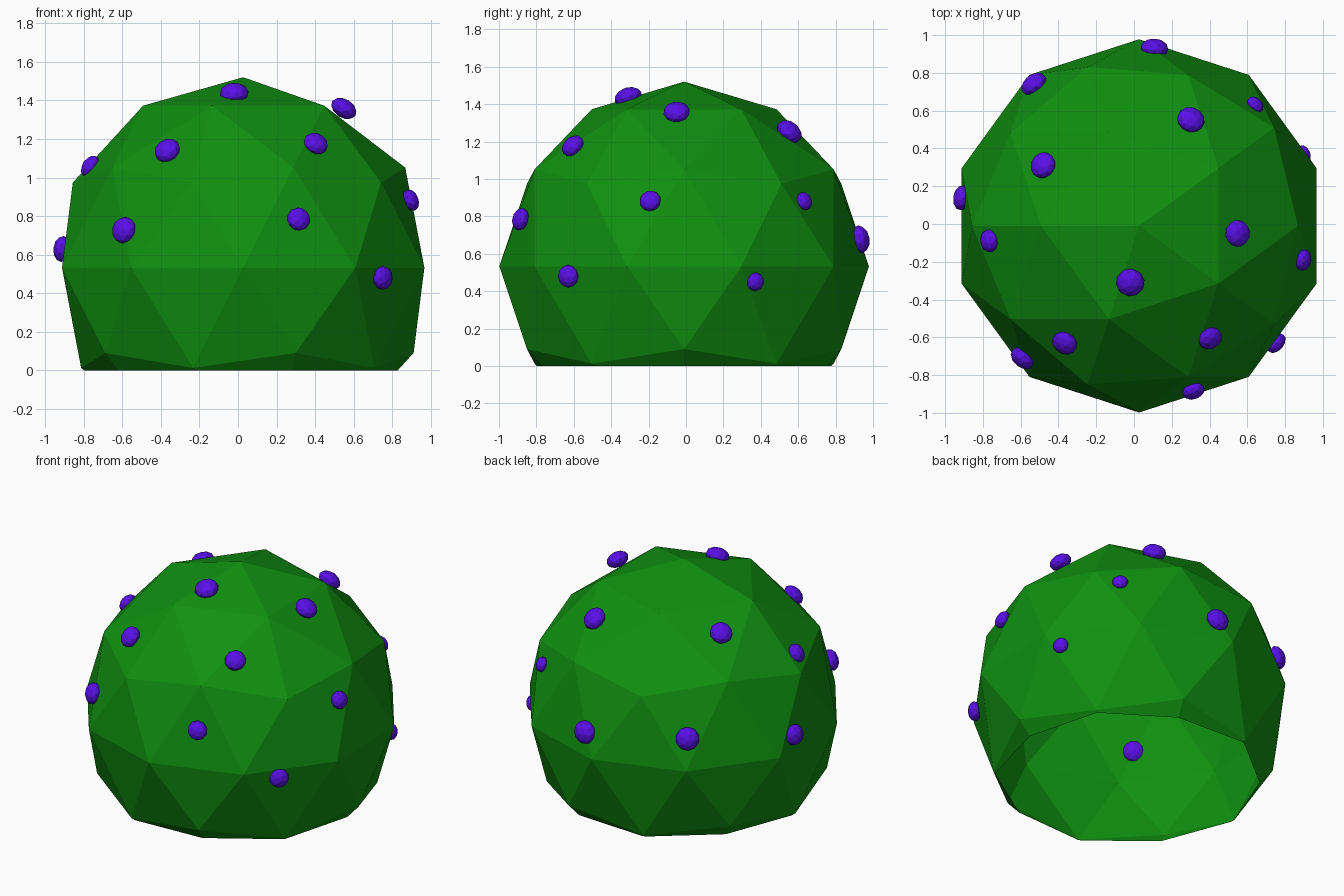
import bpy, bmesh, math
from mathutils import Vector, Matrix

if "Cube" in bpy.data.objects:
    bpy.data.objects.remove(bpy.data.objects["Cube"])

CENTRE = Vector((0.027, -0.01, 0.532))
RADIUS = 0.988


def material(name, rgb):
    m = bpy.data.materials.new(name)
    m.diffuse_color = (*rgb, 1)
    m.use_nodes = True
    m.node_tree.nodes["Principled BSDF"].inputs["Base Color"].default_value = m.diffuse_color
    return m


def make_object(name, bm, mat):
    me = bpy.data.meshes.new(name)
    bm.to_mesh(me)
    bm.free()
    me.materials.append(mat)
    ob = bpy.data.objects.new(name, me)
    bpy.context.collection.objects.link(ob)
    return ob


green = material("leaf_green", (0.005, 0.28, 0.005))
purple = material("berry_purple", (0.10, 0.005, 0.80))

# Bush: faceted ball, cut open at the ground
bm = bmesh.new()
bmesh.ops.create_icosphere(
    bm, subdivisions=2, radius=RADIUS,
    matrix=Matrix.Translation(CENTRE) @ Matrix.Rotation(math.pi, 4, 'Z'))
bmesh.ops.bisect_plane(bm, geom=bm.verts[:] + bm.edges[:] + bm.faces[:],
                       plane_co=(0, 0, 0), plane_no=(0, 0, 1), clear_inner=True)
make_object("bush", bm, green)

# Berries: approximate position and radius, pushed onto the bush surface
berries = [
    (0.11, 0.95, 0.68, .075), (-0.53, 0.74, 0.73, .075),
    (0.30, 0.55, 1.25, .075), (-0.48, 0.31, 1.27, .072),
    (-0.92, 0.14, 0.63, .068), (-0.77, -0.09, 1.06, .062),
    (0.55, -0.05, 1.36, .072), (-0.02, -0.31, 1.44, .076),
    (-0.36, -0.62, 1.13, .07), (0.40, -0.60, 1.17, .066),
    (-0.60, -0.72, 0.73, .07), (0.31, -0.87, 0.78, .062),
    (0.74, -0.62, 0.48, .062), (0.89, -0.19, 0.88, .058),
    (0.64, 0.63, 0.88, .05), (0.90, 0.37, 0.45, .05),
]
for i, (x, y, z, r) in enumerate(berries):
    d = (Vector((x, y, z)) - CENTRE).normalized()
    reach = 0.978 if i == 6 else 0.955
    bm = bmesh.new()
    bmesh.ops.create_icosphere(bm, subdivisions=2, radius=r)
    ob = make_object(f"berry_{i + 1}", bm, purple)
    ob.matrix_world = (Matrix.Translation(CENTRE + d * reach)
                       @ d.to_track_quat('Z', 'Y').to_matrix().to_4x4()
                       @ Matrix.Diagonal((1, 1, 0.68, 1)))
